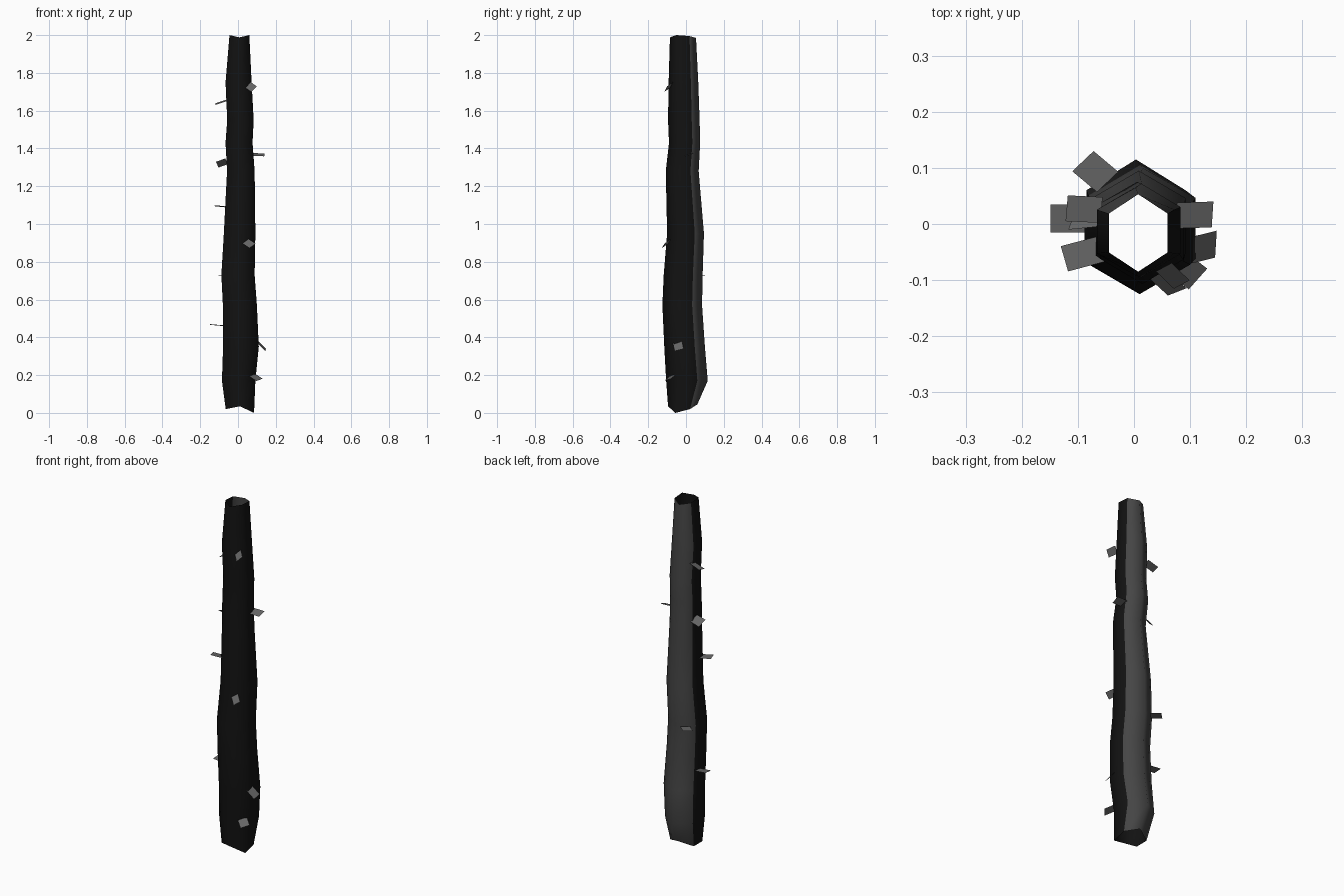
import bpy
from mathutils import Vector


def material(name, grey):
    m = bpy.data.materials.new(name)
    m.diffuse_color = (grey, grey, grey, 1)
    return m


dark = material("dark_bark", 0.006)
light = material("light_bark", 0.06)
leaf_grey = material("leaf_grey", 0.13)


def add_mesh(name, verts, faces, mats):
    me = bpy.data.meshes.new(name)
    me.from_pydata(verts, [], faces)
    for m in mats:
        me.materials.append(m)
    me.shade_smooth()
    ob = bpy.data.objects.new(name, me)
    bpy.context.collection.objects.link(ob)
    return ob


# Trunk: open, uneven hexagonal tube; each ring is height, left, right, front, back
rings = [
    (0.00, -.065, .085, -.095, .060),
    (0.17, -.085, .092, -.105, .115),
    (0.35, -.079, .110, -.115, .100),
    (0.57, -.080, .100, -.125, .085),
    (0.73, -.088, .088, -.118, .088),
    (0.95, -.075, .092, -.100, .095),
    (1.28, -.058, .088, -.107, .067),
    (1.43, -.066, .077, -.090, .075),
    (1.55, -.057, .083, -.095, .072),
    (1.75, -.066, .072, -.092, .065),
    (2.00, -.045, .060, -.085, .053),
]
# ragged rims: height offsets in order front, front right, back right, back, back left, front left
bottom_rim = (.035, 0, .02, .045, .02, .02)
top_rim = (-.012, 0, -.005, -.015, -.005, 0)
verts, faces = [], []
for i, (z, l, r, f, b) in enumerate(rings):
    cx, cy, q = (l + r) / 2, (f + b) / 2, (b - f) / 4
    outline = [(cx, f), (r, cy - q), (r, cy + q), (cx, b), (l, cy + q), (l, cy - q)]
    rim = bottom_rim if i == 0 else top_rim if i == len(rings) - 1 else (0,) * 6
    verts += [(x, y, z + dz) for (x, y), dz in zip(outline, rim)]
for i in range(len(rings) - 1):
    for k in range(6):
        n = (k + 1) % 6
        faces.append((i * 6 + k, i * 6 + n, i * 6 + 6 + n, i * 6 + 6 + k))
trunk = add_mesh("trunk", verts, faces, [dark, light])
for p in trunk.data.polygons:
    p.material_index = 1 if p.index % 6 in (2, 3) else 0   # paler back side

# Bark flakes: flat squares given by root centre, tip centre and width vector
flakes = [
    ((.053, -.077, 1.736), (.085, -.108, 1.714), (.028, .015, .030)),
    ((-.058, .025, 1.655), (-.120, .028, 1.635), (.004, .046, .010)),
    ((.075, .015, 1.368), (.140, .017, 1.366), (.003, .046, .015)),
    ((-.060, .015, 1.332), (-.110, .010, 1.314), (.014, .040, -.030)),
    ((-.060, -.045, 1.090), (-.124, -.062, 1.097), (.013, -.045, .004)),
    ((.040, -.087, .909), (.077, -.121, .884), (.033, .013, .024)),
    ((-.047, .075, .727), (-.091, .112, .727), (.038, .036, .003)),
    ((-.080, .010, .462), (-.149, .010, .468), (0, .050, .004)),
    ((.105, -.046, .375), (.146, -.036, .333), (.003, .048, .012)),
    ((.075, -.068, .200), (.114, -.098, .175), (.033, .037, .012)),
]
for i, (root, tip, width) in enumerate(flakes):
    root, tip, half = Vector(root), Vector(tip), Vector(width) / 2
    if half.cross(tip - root).z < 0:   # face upward
        half = -half
    add_mesh(f"bark_flake_{i + 1}", [root - half, root + half, tip + half, tip - half],
             [(0, 1, 2, 3)], [leaf_grey])
